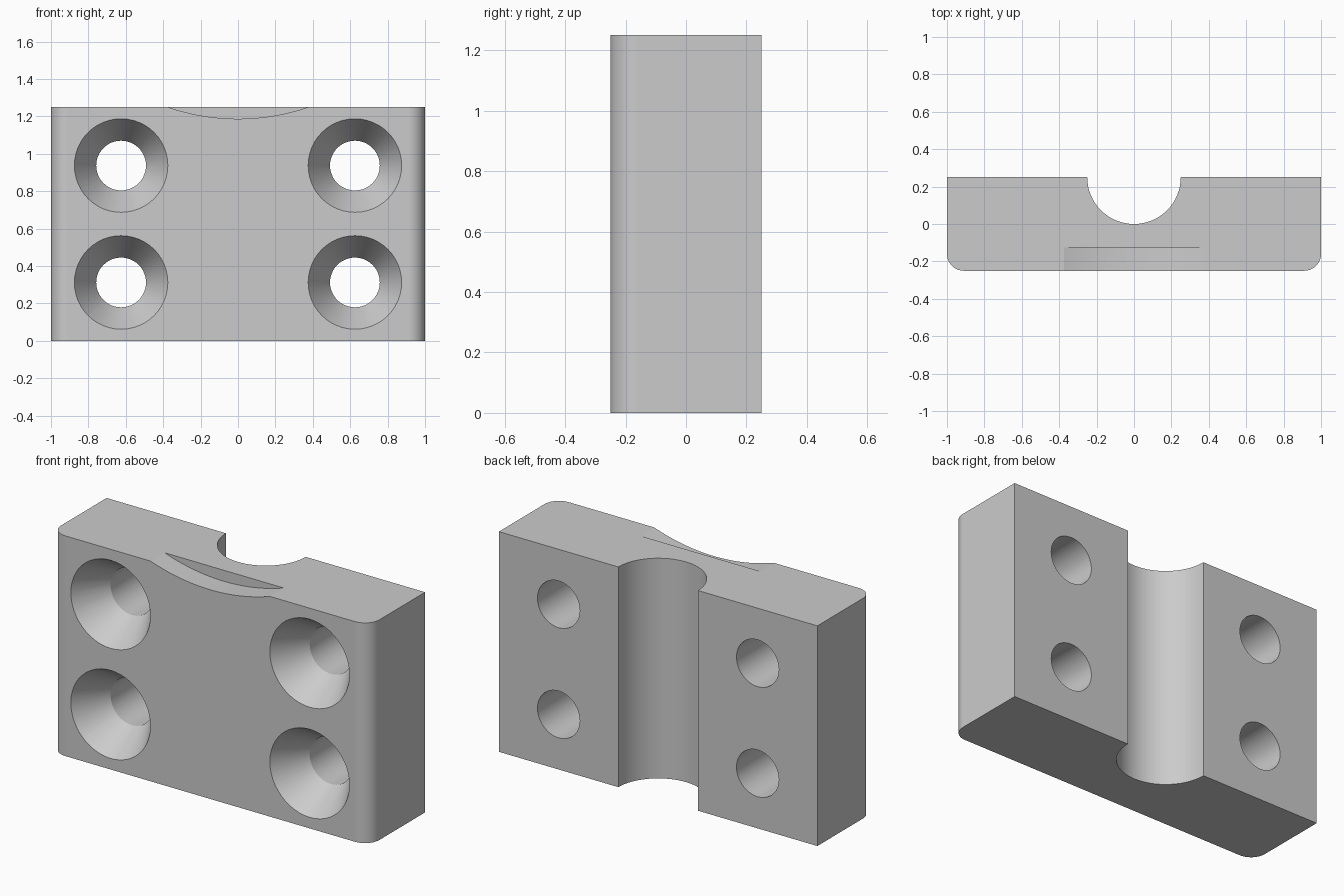
import bpy, bmesh
from math import sin, cos, pi, radians

cube = bpy.data.objects.get("Cube")
if cube:
    bpy.data.objects.remove(cube)

WIDTH, DEPTH, HEIGHT = 2.0, 0.5, 1.25
HX, HY = WIDTH / 2, DEPTH / 2
CORNER, GROOVE = 0.09, 0.25

metal = bpy.data.materials.new("plain_grey")
grey = (0.6, 0.6, 0.6, 1)
metal.diffuse_color = grey
metal.use_nodes = True
metal.node_tree.nodes["Principled BSDF"].inputs["Base Color"].default_value = grey


def arc(cx, cy, r, start, end, steps):
    """Points along an arc, angles in degrees."""
    angles = [radians(start + (end - start) * i / steps) for i in range(steps + 1)]
    return [(cx + r * cos(a), cy + r * sin(a)) for a in angles]


def make_object(name, bm):
    bmesh.ops.recalc_face_normals(bm, faces=bm.faces)
    mesh = bpy.data.meshes.new(name)
    bm.to_mesh(mesh)
    bm.free()
    mesh.materials.append(metal)
    obj = bpy.data.objects.new(name, mesh)
    bpy.context.collection.objects.link(obj)
    return obj


def extrude_profile(name, points, offset):
    """Solid made by pushing a closed outline along an offset."""
    bm = bmesh.new()
    face = bm.faces.new([bm.verts.new(p) for p in points])
    new = bmesh.ops.extrude_face_region(bm, geom=[face])["geom"]
    bmesh.ops.translate(bm, vec=offset, verts=[v for v in new if isinstance(v, bmesh.types.BMVert)])
    return make_object(name, bm)


def turned_cutter(name, x, z, rings, steps=48):
    """Solid of revolution about the y direction, from (y, radius) rings."""
    bm = bmesh.new()
    loops = [[bm.verts.new((px, y, pz)) for px, pz in arc(x, z, r, 0, 360, steps)[:-1]]
             for y, r in rings]
    for a, b in zip(loops, loops[1:]):
        for i in range(steps):
            j = (i + 1) % steps
            bm.faces.new((a[i], a[j], b[j], b[i]))
    bm.faces.new(loops[0])
    bm.faces.new(loops[-1])
    return make_object(name, bm)


def cut(obj, cutter):
    mod = obj.modifiers.new(cutter.name, 'BOOLEAN')
    mod.operation = 'DIFFERENCE'
    mod.solver = 'EXACT'
    mod.object = cutter
    bpy.ops.object.modifier_apply(modifier=mod.name)
    bpy.data.objects.remove(cutter)


# Block with rounded front corners and a half-round groove down the back
outline = (arc(-HX + CORNER, -HY + CORNER, CORNER, 180, 270, 10)
           + arc(HX - CORNER, -HY + CORNER, CORNER, 270, 360, 10)
           + [(HX, HY)] + arc(0, HY, GROOVE, 360, 180, 32) + [(-HX, HY)])
block = extrude_profile("clamp_block", [(x, y, 0) for x, y in outline], (0, 0, HEIGHT))
bpy.context.view_layer.objects.active = block
block.select_set(True)

# Four countersunk screw holes
OUTER, INNER, SINK = 0.25, 0.133, 0.19
LIP = 0.05
flare = OUTER + (OUTER - INNER) * LIP / SINK
for x in (-0.625, 0.625):
    for z in (0.3125, 0.9375):
        cut(block, turned_cutter("screw_hole", x, z, [
            (-HY - LIP, flare), (-HY + SINK, INNER), (HY + LIP, INNER)]))

# Shallow curved recess in the front top edge
HALF, DROP = 0.375, 0.0625
radius = (HALF ** 2 + DROP ** 2) / (2 * DROP)
scoop = arc(0, HEIGHT - DROP + radius, radius, 245, 295, 40)
cut(block, extrude_profile("top_recess", [(x, -HY - LIP, z) for x, z in scoop],
                           (0, LIP + DEPTH / 4, 0)))

# Smooth curved walls, crisp edges
bpy.ops.object.shade_smooth_by_angle(angle=radians(15))
weighted = block.modifiers.new("even_shading", 'WEIGHTED_NORMAL')
weighted.keep_sharp = True
